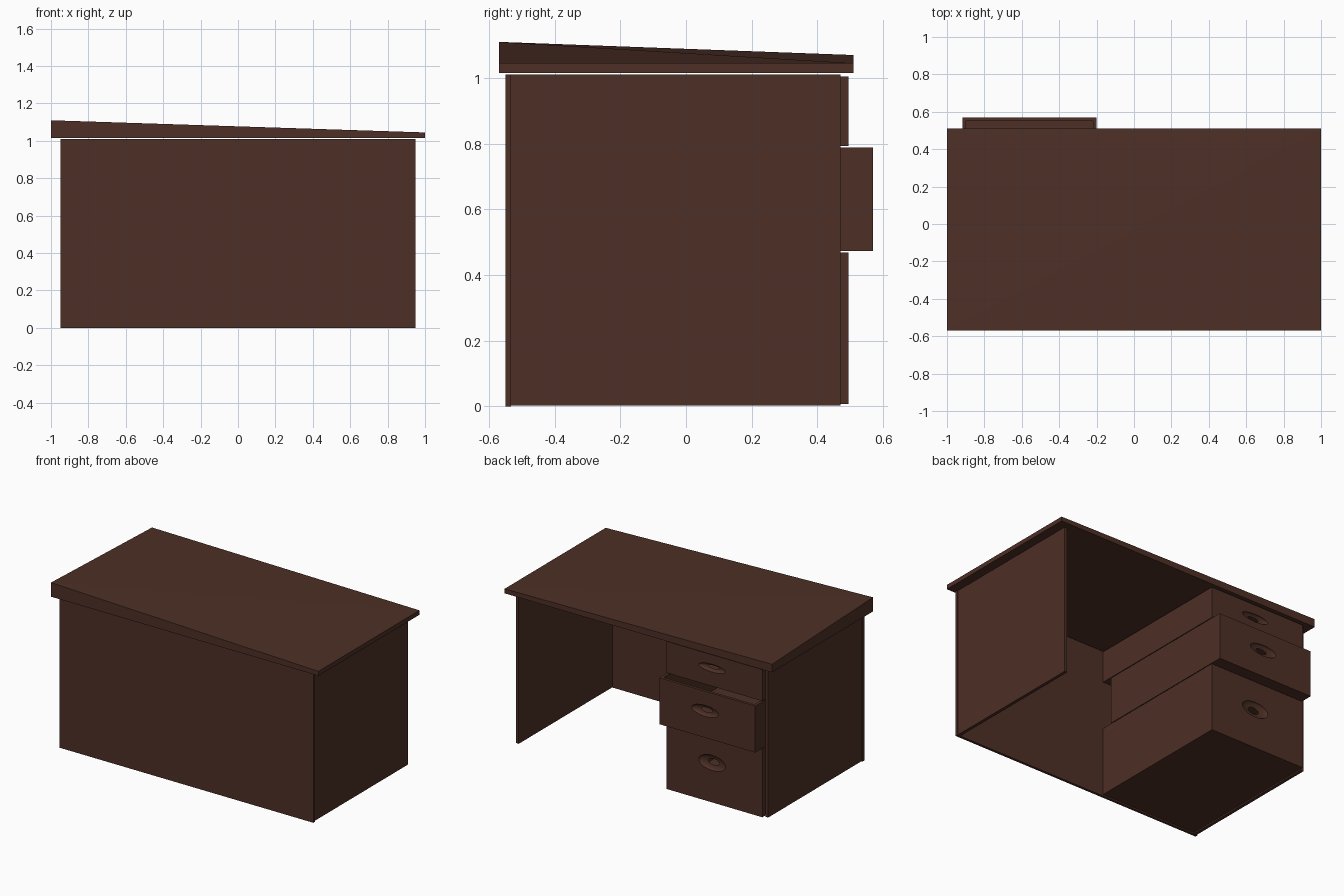
import bpy, bmesh
from mathutils import Vector

if "Cube" in bpy.data.objects:
    bpy.data.objects.remove(bpy.data.objects["Cube"])

wood = bpy.data.materials.new("dark_brown_wood")
wood.diffuse_color = (0.075, 0.029, 0.019, 1)
wood.use_nodes = True
wood.node_tree.nodes["Principled BSDF"].inputs["Base Color"].default_value = wood.diffuse_color


def finish(name, bm):
    me = bpy.data.meshes.new(name)
    bmesh.ops.recalc_face_normals(bm, faces=bm.faces)
    bm.to_mesh(me)
    bm.free()
    me.materials.append(wood)
    ob = bpy.data.objects.new(name, me)
    bpy.context.collection.objects.link(ob)
    return ob


def box_bm(lo, hi):
    lo, hi = Vector(lo), Vector(hi)
    bm = bmesh.new()
    bmesh.ops.create_cube(bm, size=1)
    for v in bm.verts:
        v.co = (lo + hi) / 2 + v.co * (hi - lo)
    return bm


def box(name, lo, hi):
    return finish(name, box_bm(lo, hi))


# Desk top: underside level, upper corners at different heights
bm = box_bm((-1, -0.57, 1.015), (1, 0.51, 1.11))
bm.verts.ensure_lookup_table()
for v in bm.verts:
    if v.co.z > 1.05:
        v.co.z = 1.045 if v.co.x > 0 else (1.11 if v.co.y < 0 else 1.07)
# split the twisted upper face along the front-left to back-right diagonal
top = max(bm.faces, key=lambda f: f.calc_center_median().z)
a = next(v for v in top.verts if v.co.x < 0 and v.co.y < 0)
b = next(v for v in top.verts if v.co.x > 0 and v.co.y > 0)
bmesh.utils.face_split(top, a, b)
finish("desk_top", bm)

# Front panel and side panels
box("front_panel", (-0.948, -0.55, 0), (0.948, -0.533, 1.01))
for name, s in (("left", -1), ("right", 1)):
    xs = sorted((s * 0.922, s * 0.943))
    box(name + "_side_panel", (xs[0], -0.533, 0.003), (xs[1], 0.47, 1.01))


# Drawers: open-topped boxes with a scooped oval finger grip
def drawer(name, z0, z1, slide, grip_z, grip_h):
    front = 0.495 + slide
    bm = box_bm((-0.917, -0.53 + slide, z0), (-0.2, front, z1))
    rim = max(bm.faces, key=lambda f: f.calc_center_median().z)
    bmesh.ops.inset_individual(bm, faces=[rim], thickness=0.027)
    floor = bmesh.ops.extrude_discrete_faces(bm, faces=[rim])["faces"][0]
    bmesh.ops.translate(bm, verts=floor.verts, vec=(0, 0, -(z1 - z0 - 0.025)))
    ob = finish(name, bm)

    bm = bmesh.new()
    bmesh.ops.create_uvsphere(bm, u_segments=32, v_segments=16, radius=1)
    for v in bm.verts:
        v.co = Vector((-0.542 + 0.1 * v.co.x, front + 0.021 * v.co.y,
                       grip_z + grip_h * v.co.z))
    cutter = finish("grip_cutter", bm)
    cutter.hide_render = True
    mod = ob.modifiers.new("grip", "BOOLEAN")
    mod.operation, mod.solver, mod.object = "DIFFERENCE", "EXACT", cutter
    bpy.context.view_layer.objects.active = ob
    bpy.ops.object.select_all(action="DESELECT")
    ob.select_set(True)
    bpy.ops.object.modifier_apply(modifier=mod.name)
    bpy.data.objects.remove(cutter)
    bpy.ops.object.shade_smooth_by_angle(angle=0.6)


drawer("top_drawer", 0.793, 1.005, 0, 0.915, 0.026)
drawer("middle_drawer", 0.474, 0.788, 0.075, 0.655, 0.037)
drawer("bottom_drawer", 0.008, 0.469, 0, 0.275, 0.051)
